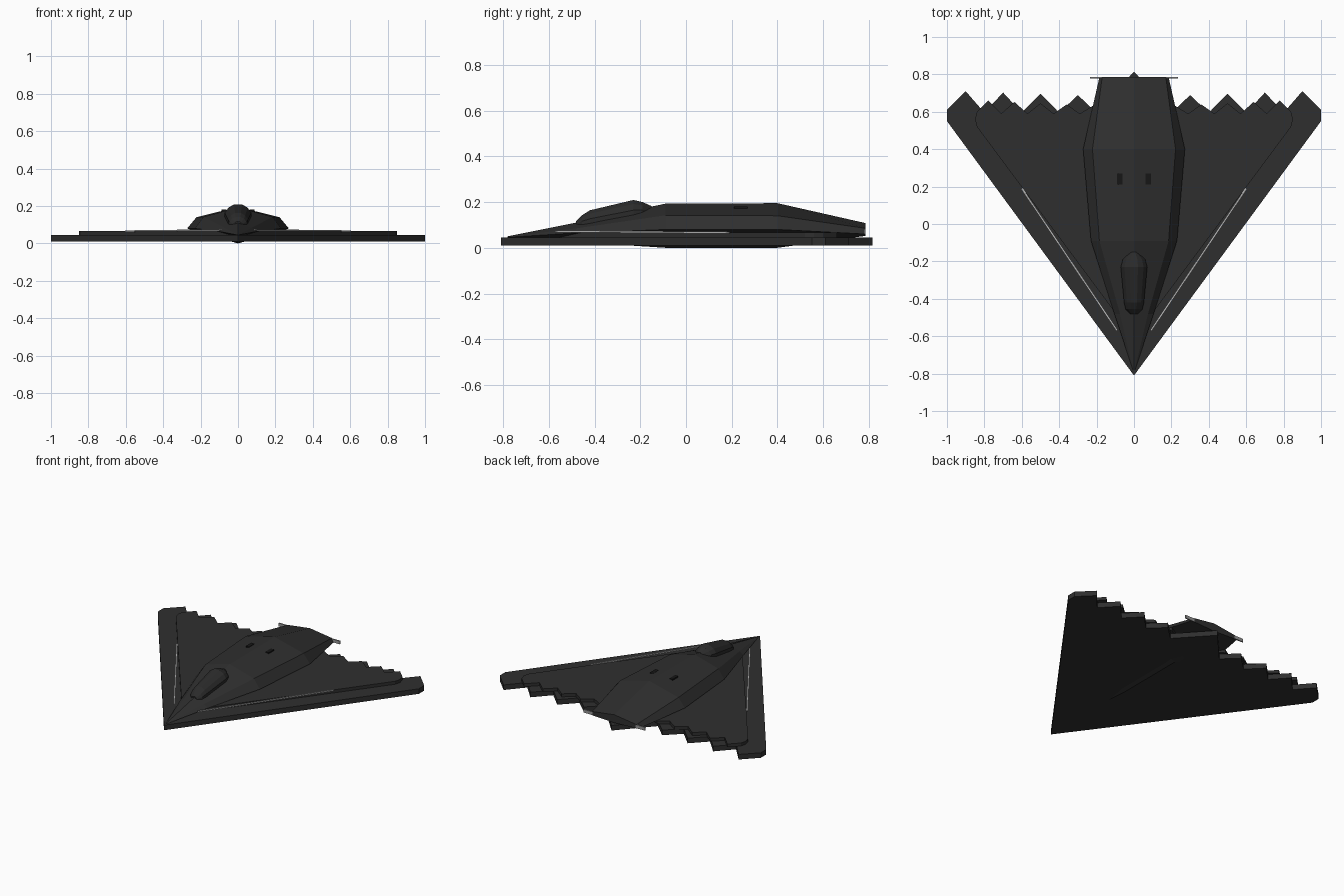
import bpy
import bmesh
from mathutils import Vector

cube = bpy.data.objects.get("Cube")
if cube:
    bpy.data.objects.remove(cube, do_unlink=True)


def material(name, value):
    mat = bpy.data.materials.new(name)
    mat.use_nodes = True
    color = (value, value, value, 1)
    mat.diffuse_color = color
    mat.node_tree.nodes["Principled BSDF"].inputs["Base Color"].default_value = color
    return mat


HULL = material("charcoal hull", 0.028)
GLASS = material("dark canopy", 0.024)
VENT = material("black vent", 0.008)
LIGHT = material("pale light strip", 0.45)
METAL = material("grey metal", 0.3)


def finish(name, bm, mat):
    bmesh.ops.recalc_face_normals(bm, faces=bm.faces[:])
    mesh = bpy.data.meshes.new(name)
    bm.to_mesh(mesh)
    bm.free()
    mesh.materials.append(mat)
    obj = bpy.data.objects.new(name, mesh)
    bpy.context.collection.objects.link(obj)
    return obj


def slab(name, half, z0, z1, mat):
    """Extrude a symmetric outline; half runs from nose to tail on the +x side."""
    mirror = [(-x, y) for x, y in reversed(half) if x > 0]
    bm = bmesh.new()
    face = bm.faces.new([bm.verts.new((x, y, z0)) for x, y in half + mirror])
    top = bmesh.ops.extrude_face_region(bm, geom=[face])["geom"]
    verts = [v for v in top if isinstance(v, bmesh.types.BMVert)]
    bmesh.ops.translate(bm, verts=verts, vec=(0, 0, z1 - z0))
    bmesh.ops.triangulate(bm, faces=[f for f in bm.faces if len(f.verts) > 4])
    return finish(name, bm, mat)


def loft(name, rings, mat):
    bm = bmesh.new()
    loops = [[bm.verts.new(p) for p in ring] for ring in rings]
    n = len(loops[0])
    for a, b in zip(loops, loops[1:]):
        for i in range(n):
            j = (i + 1) % n
            bm.faces.new((a[i], a[j], b[j], b[i]))
    bm.faces.new(loops[0])
    bm.faces.new(loops[-1])
    return finish(name, bm, mat)


def bar(name, start, end, width, height, mat):
    """Thin box running between two points."""
    a, b = Vector(start), Vector(end)
    side = (b - a).cross(Vector((0, 0, 1))).normalized() * width / 2
    up = Vector((0, 0, height / 2))
    corners = (side + up, up - side, -side - up, side - up)
    return loft(name, [[p + c for c in corners] for p in (a, b)], mat)


def teeth(count, first, pitch, valley, peak):
    """Zigzag trailing edge running inward from the wing tip."""
    points = []
    for i in range(count):
        x = first - i * pitch
        points += [(x, peak - 0.007 * i), (x - pitch / 2, valley)]
    return points


# Main flying wing with a saw-tooth trailing edge
slab("wing", [(0, -0.81), (1, 0.55), (1, 0.61)]
     + teeth(4, 0.9, 0.2, 0.595, 0.71) + [(0, 0.815)], 0.01, 0.045, HULL)

# Raised upper wing panel
slab("upper_wing_panel", [(0, -0.61), (0.84, 0.52), (0.85, 0.56), (0.84, 0.6)]
     + teeth(5, 0.78, 0.14, 0.59, 0.66) + [(0, 0.59)], 0.045, 0.066, HULL)

# Faceted fuselage: y, edge x, edge z, shoulder x, shoulder z, top z, keel z
stations = [
    (-0.78, 0.006, 0.046, 0.004, 0.048, 0.05, 0.043),
    (-0.48, 0.105, 0.065, 0.075, 0.085, 0.11, 0.025),
    (-0.09, 0.23, 0.08, 0.185, 0.142, 0.193, 0.0),
    (0.4, 0.272, 0.08, 0.222, 0.14, 0.195, 0.0),
    (0.785, 0.185, 0.06, 0.17, 0.085, 0.108, 0.052),
]
loft("fuselage", [
    [(0, y, top), (sx, y, sz), (ex, y, ez), (0, y, keel), (-ex, y, ez), (-sx, y, sz)]
    for y, ex, ez, sx, sz, top, keel in stations], HULL)

# Cockpit canopy: y, half width, base z, top z
canopy = [
    (-0.48, 0.02, 0.09, 0.118), (-0.455, 0.045, 0.09, 0.142),
    (-0.42, 0.053, 0.09, 0.164), (-0.23, 0.071, 0.12, 0.209),
    (-0.19, 0.06, 0.13, 0.2), (-0.15, 0.02, 0.14, 0.182),
]
arch = [(-1, 0), (-1, 0.5), (-0.72, 0.8), (-0.3, 1), (0.3, 1), (0.72, 0.8), (1, 0.5), (1, 0)]
loft("canopy", [[(u * w, y, base + v * (top - base)) for u, v in arch]
                for y, w, base, top in canopy], GLASS)

# Paired details on both sides
for side, s in (("left", 1), ("right", -1)):
    bar(side + "_light_strip", (s * 0.09, -0.57, 0.072), (s * 0.6, 0.19, 0.066),
        0.01, 0.008, LIGHT)
    bar(side + "_tail_plate", (s * 0.165, 0.782, 0.072), (s * 0.235, 0.782, 0.072),
        0.008, 0.022, METAL)
    bar(side + "_dorsal_vent", (s * 0.075, 0.21, 0.176), (s * 0.075, 0.27, 0.176),
        0.025, 0.009, VENT)
